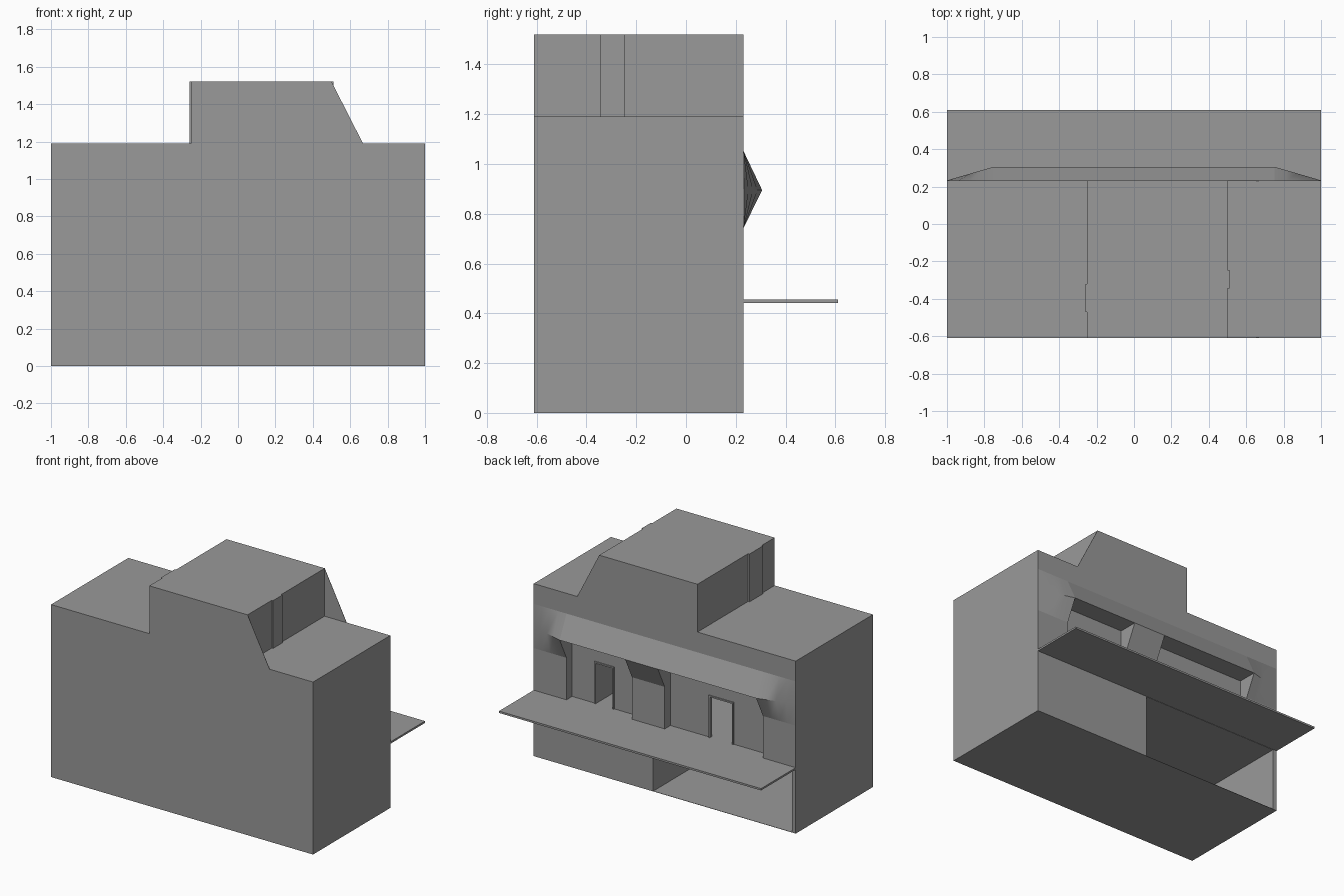
import bpy, math

if "Cube" in bpy.data.objects:
    bpy.data.objects.remove(bpy.data.objects["Cube"])

grey = bpy.data.materials.new("dark_grey")
grey.diffuse_color = (0.32, 0.32, 0.32, 1)
grey.use_nodes = True
grey.node_tree.nodes["Principled BSDF"].inputs["Base Color"].default_value = grey.diffuse_color

def loft(name, rings):
    """Closed solid through rings of equal length."""
    n = len(rings[0])
    verts = [p for r in rings for p in r]
    faces = [(k*n + i, k*n + (i+1) % n, (k+1)*n + (i+1) % n, (k+1)*n + i)
             for k in range(len(rings) - 1) for i in range(n)]
    faces += [tuple(range(n))[::-1], tuple(range(len(verts) - n, len(verts)))]
    me = bpy.data.meshes.new(name)
    me.from_pydata(verts, [], faces)
    me.materials.append(grey)
    ob = bpy.data.objects.new(name, me)
    bpy.context.collection.objects.link(ob)
    bpy.context.view_layer.objects.active = ob
    ob.select_set(True)
    bpy.ops.object.mode_set(mode='EDIT')
    bpy.ops.mesh.select_all(action='SELECT')
    bpy.ops.mesh.normals_make_consistent(inside=False)
    bpy.ops.object.mode_set(mode='OBJECT')
    ob.select_set(False)
    return ob

def box(name, x0, x1, y0, y1, z0, z1):
    return loft(name, [[(x0, y0, z), (x1, y0, z), (x1, y1, z), (x0, y1, z)] for z in (z0, z1)])

def cut(ob, cutters):
    for c in cutters:
        m = ob.modifiers.new("cut", 'BOOLEAN')
        m.operation, m.solver, m.object = 'DIFFERENCE', 'EXACT', c
    bpy.ops.object.select_all(action='DESELECT')
    ob.select_set(True)
    bpy.context.view_layer.objects.active = ob
    bpy.ops.object.convert(target='MESH')

FRONT, BACK = -0.61, 0.232
FLOOR, ROOF, TOP = 0.455, 1.19, 1.52

# Main building and facade band (triangular section, ends taper to the wall)
body = box("building", -1, 1, FRONT, BACK, 0, ROOF)
taper = [(0.75 + 0.25*t/4, 0.306 - 0.073*t/4) for t in range(5)]
stations = [(-x, y) for x, y in reversed(taper)] + taper
band = loft("facade_band", [
    [(x, BACK, 1.05), (x, y, 0.895), (x, BACK, 0.745)] for x, y in stations])

# Openings: balcony bays, doors, upper room, ground-floor room
door_spans = ((-0.475, -0.306), (0.437, 0.568))
bays = [box("bay_cutter", a, b, 0.17, 0.5, FLOOR, 0.895) for a, b in ((-0.75, 0), (0.25, 0.75))]
doors = [box("door_cutter", a, b, 0.1, 0.2, FLOOR, 0.735) for a, b in door_spans]
room = box("room_cutter", -0.97, 0.568, -0.6, 0.155, FLOOR, 0.88)
garage = box("garage_cutter", -0.97, 0.088, -0.6, 0.5, 0.002, 0.44)
cut(body, bays + doors + [room, garage])
cut(band, bays)
for c in bays + doors + [room, garage]:
    bpy.data.objects.remove(c)

# Smooth tapered ends, flat middle
bpy.ops.object.shade_smooth_by_angle(angle=math.radians(30))
for p in band.data.polygons:
    p.use_smooth = abs(p.center.x) > 0.75

# Slim door frames
for a, b in door_spans:
    box("door_jamb", a - 0.01, a, 0.165, 0.178, FLOOR, 0.745)
    box("door_jamb", b, b + 0.01, 0.165, 0.178, FLOOR, 0.745)
    box("door_lintel", a, b, 0.165, 0.178, 0.735, 0.745)

# Balcony slab
box("balcony", -1, 1, BACK, 0.61, 0.442, FLOOR)

# Upper storey with side pilasters
box("upper_storey", -0.25, 0.5, FRONT, BACK, ROOF, TOP)
box("left_pilaster", -0.26, -0.25, -0.47, -0.32, ROOF, TOP)
box("right_pilaster", 0.5, 0.51, -0.345, -0.245, ROOF, TOP)

# Thin sloped gable wings on front and back
for name, y0, y1 in (("front_wing", FRONT, FRONT + 0.002), ("back_wing", BACK - 0.002, BACK)):
    loft(name, [[(0.5, y, ROOF), (0.668, y, ROOF), (0.5, y, TOP)] for y in (y0, y1)])
